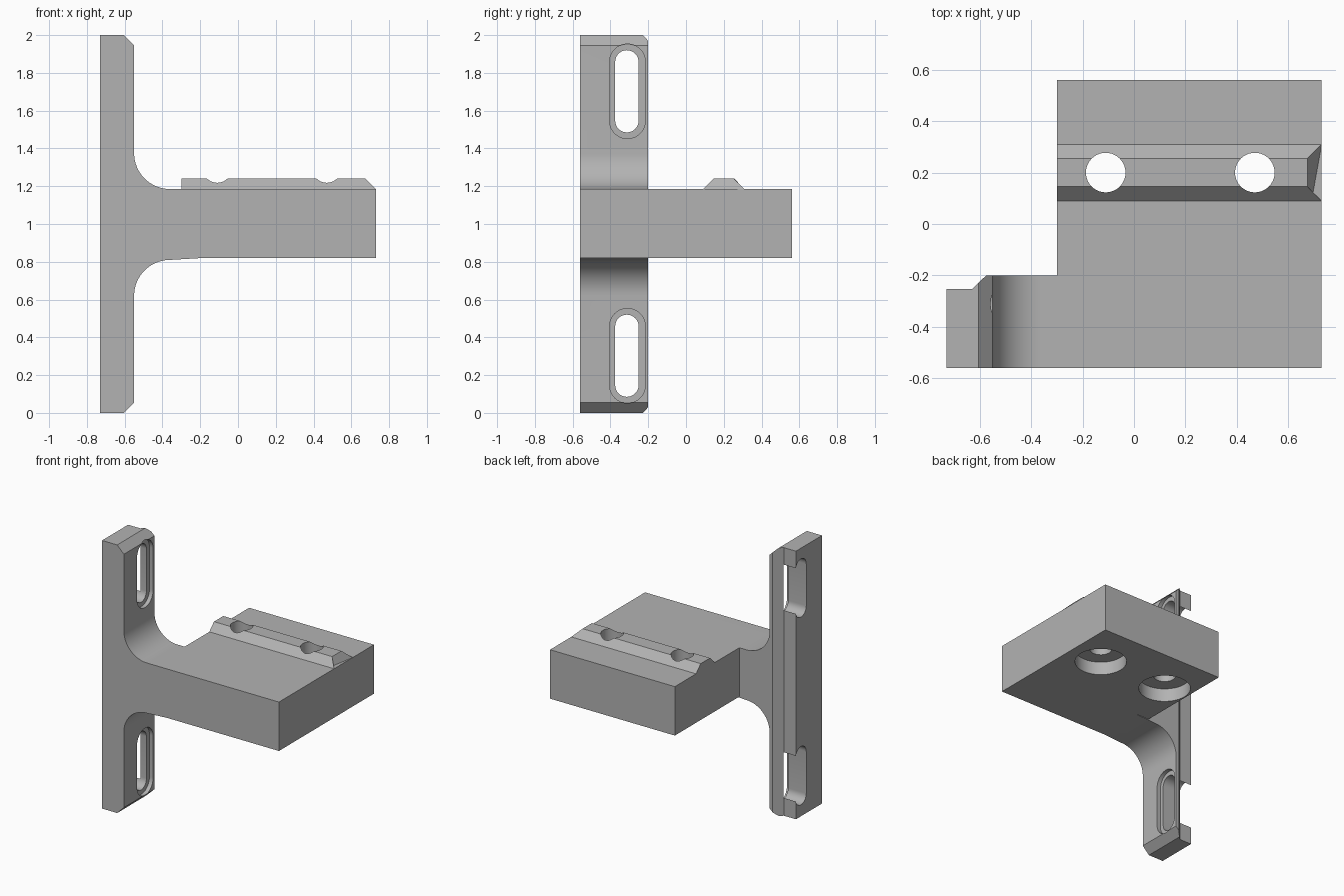
import bpy, bmesh
from math import sin, cos, pi, radians
from mathutils import Vector

old = bpy.data.objects.get("Cube")
if old:
    bpy.data.objects.remove(old)

grey = bpy.data.materials.new("light_grey")
grey.use_nodes = True
grey.diffuse_color = (0.45, 0.45, 0.45, 1)
grey.node_tree.nodes["Principled BSDF"].inputs["Base Color"].default_value = (0.45, 0.45, 0.45, 1)


def finish(name, bm):
    bmesh.ops.recalc_face_normals(bm, faces=bm.faces)
    mesh = bpy.data.meshes.new(name)
    bm.to_mesh(mesh)
    bm.free()
    mesh.materials.append(grey)
    ob = bpy.data.objects.new(name, mesh)
    bpy.context.collection.objects.link(ob)
    return ob


def prism(name, pts, axis, lo, hi):
    """Extrude a 2D outline along one axis (0=x, 1=y, 2=z)."""
    def place(a, b):
        c = [a, b]
        c.insert(axis, lo)
        return c
    bm = bmesh.new()
    face = bm.faces.new([bm.verts.new(place(a, b)) for a, b in pts])
    ext = bmesh.ops.extrude_face_region(bm, geom=[face])
    step = Vector((0, 0, 0))
    step[axis] = hi - lo
    bmesh.ops.translate(bm, vec=step, verts=[v for v in ext["geom"] if isinstance(v, bmesh.types.BMVert)])
    return finish(name, bm)


def arc(cx, cy, r, start, end, n=16):
    return [(cx + r * cos(radians(start + (end - start) * i / n)),
             cy + r * sin(radians(start + (end - start) * i / n))) for i in range(n + 1)]


def rect(x0, y0, x1, y1):
    return [(x0, y0), (x1, y0), (x1, y1), (x0, y1)]


def slot(y, z0, z1, r):
    return arc(y, z1 - r, r, 0, 180) + arc(y, z0 + r, r, 180, 360)


def combine(body, other, mode):
    """Apply a boolean and drop the helper object."""
    mod = body.modifiers.new(mode, "BOOLEAN")
    mod.object, mod.operation, mod.solver = other, mode, "EXACT"
    bpy.context.view_layer.update()
    deps = bpy.context.evaluated_depsgraph_get()
    mesh = bpy.data.meshes.new_from_object(body.evaluated_get(deps))
    body.modifiers.clear()
    body.data = mesh
    bpy.data.objects.remove(other)


# Upright with chamfered ends, filleted into the arm
L, R, C = -0.73, -0.55, 0.055
outline = [(L, 0), (R - C, 0), (R, C)]
outline += arc(R + 0.19, 0.62, 0.19, 180, 90)
outline += [(-0.19, 0.82), (0.73, 0.82), (0.73, 1.185)]
outline += arc(R + 0.19, 1.375, 0.19, 270, 180)
outline += [(R, 2 - C), (R - C, 2), (L, 2)]
bracket = prism("bracket", outline, 1, -0.56, -0.20)

# Wide plate behind the arm
combine(bracket, prism("plate", rect(-0.30, 0.82, 0.73, 1.185), 1, -0.4, 0.56), "UNION")

# Raised rail with sloped sides and a sloped free end
rail = prism("rail", [(0.09, 1.185), (0.145, 1.24), (0.255, 1.24), (0.31, 1.185),
                      (0.31, 1.1), (0.09, 1.1)], 0, -0.30, 0.73)
for v in rail.data.vertices:
    if v.co.x > 0.7 and v.co.z > 1.2:
        v.co.x -= C
combine(bracket, rail, "UNION")

# Rear relief along the upright, with a bevelled shoulder
relief = [(-0.8, -0.253), (-0.63, -0.253), (-0.575, -0.20), (-0.575, -0.1), (-0.8, -0.1)]
combine(bracket, prism("relief", relief, 2, -0.1, 2.1), "DIFFERENCE")

# Slots with shallow recesses, top and bottom
for base in (0.0, 1.4):
    z0, z1 = base + 0.085, base + 0.52
    combine(bracket, prism("slot", slot(-0.313, z0, z1, 0.062), 0, -0.9, -0.5), "DIFFERENCE")
    combine(bracket, prism("recess", slot(-0.31, z0 - 0.033, z1 + 0.033, 0.095), 0, R - 0.03, -0.5), "DIFFERENCE")

# Bolt holes with wide counterbores underneath
for x in (-0.11, 0.47):
    for r, lo, hi in ((0.077, 0.7, 1.4), (0.18, 0.7, 0.92)):
        circle = arc(x, 0.20, r, 0, 360, 40)[:-1]
        combine(bracket, prism("bore", circle, 2, lo, hi), "DIFFERENCE")

bpy.ops.object.select_all(action="DESELECT")
bracket.select_set(True)
bpy.context.view_layer.objects.active = bracket
bpy.ops.object.shade_smooth_by_angle(angle=radians(30))
